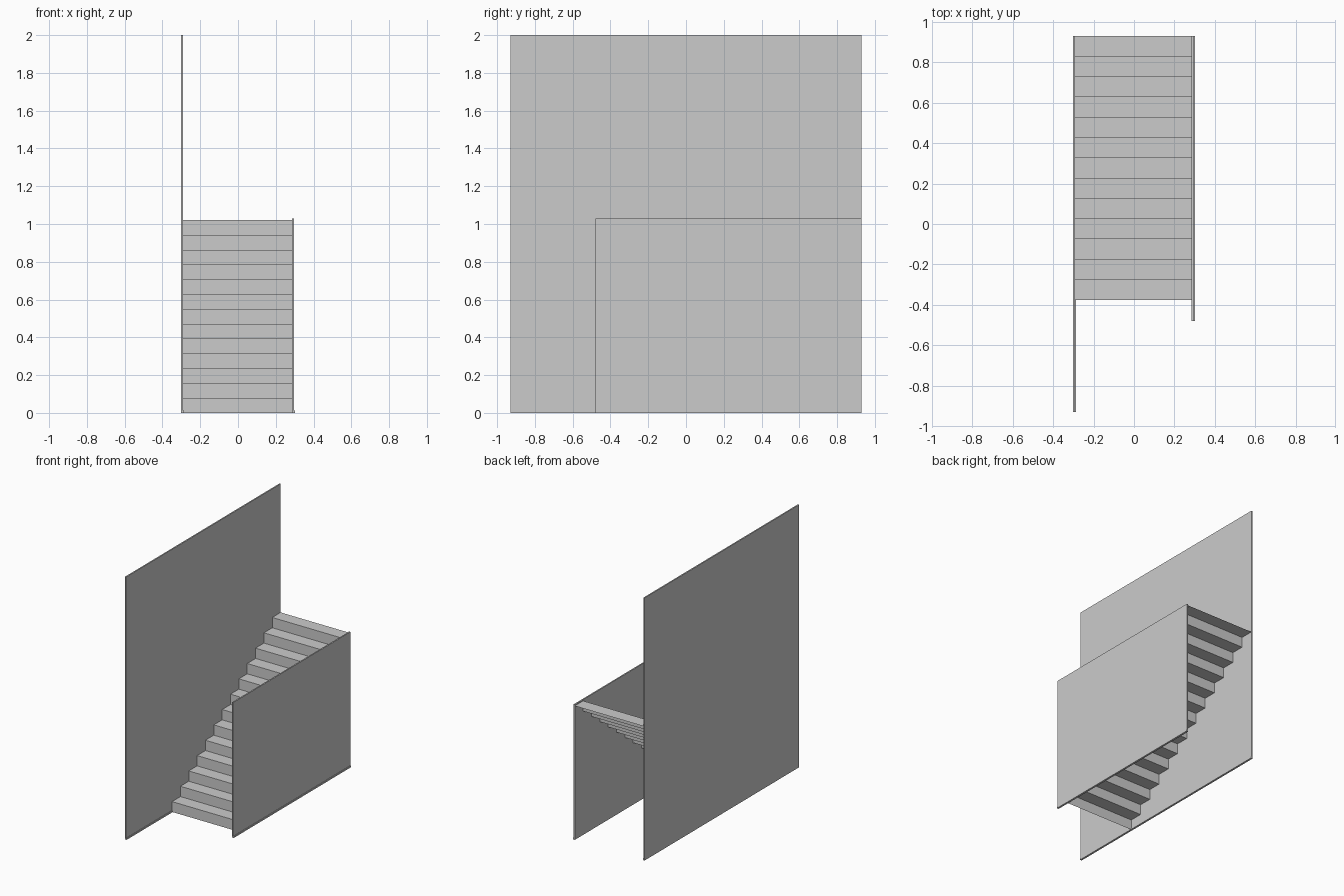
import bpy
import bmesh

cube = bpy.data.objects.get("Cube")
if cube:
    bpy.data.objects.remove(cube)

grey = bpy.data.materials.new("plain grey")
grey.use_nodes = True
colour = (0.6, 0.6, 0.6, 1)
grey.diffuse_color = colour
grey.node_tree.nodes["Principled BSDF"].inputs["Base Color"].default_value = colour


def finish(name, bm):
    mesh = bpy.data.meshes.new(name)
    bm.to_mesh(mesh)
    bm.free()
    mesh.materials.append(grey)
    obj = bpy.data.objects.new(name, mesh)
    bpy.context.collection.objects.link(obj)
    return obj


def box(name, low, high):
    bm = bmesh.new()
    bmesh.ops.create_cube(bm, size=1)
    for v in bm.verts:
        for i in range(3):
            v.co[i] = high[i] if v.co[i] > 0 else low[i]
    return finish(name, bm)


def wall(name, x, front, height):
    # Thin panel with a low skirting strip on its left face
    box(name, (x, front, 0), (x + 0.01, BACK, height))
    box(name + "_skirting", (x + 0.01, front, 0), (x + 0.015, BACK, 0.012))


BACK = 0.93
STEPS, RISE, RUN = 13, 0.0785, 0.1005
START = BACK - STEPS * RUN

wall("tall_wall", -0.302, -BACK, 2)
wall("low_wall", 0.286, -0.48, 1.03)

# Folded sheet staircase, open underneath
profile = [(START, 0)]
for i in range(STEPS):
    top = (i + 1) * RISE
    profile += [(START + i * RUN, top), (START + (i + 1) * RUN, top)]
bm = bmesh.new()
rows = [[bm.verts.new((x, y, z)) for x in (-0.292, 0.286)] for y, z in profile]
for a, b in zip(rows, rows[1:]):
    bm.faces.new((a[0], a[1], b[1], b[0]))
finish("stairs", bm)
